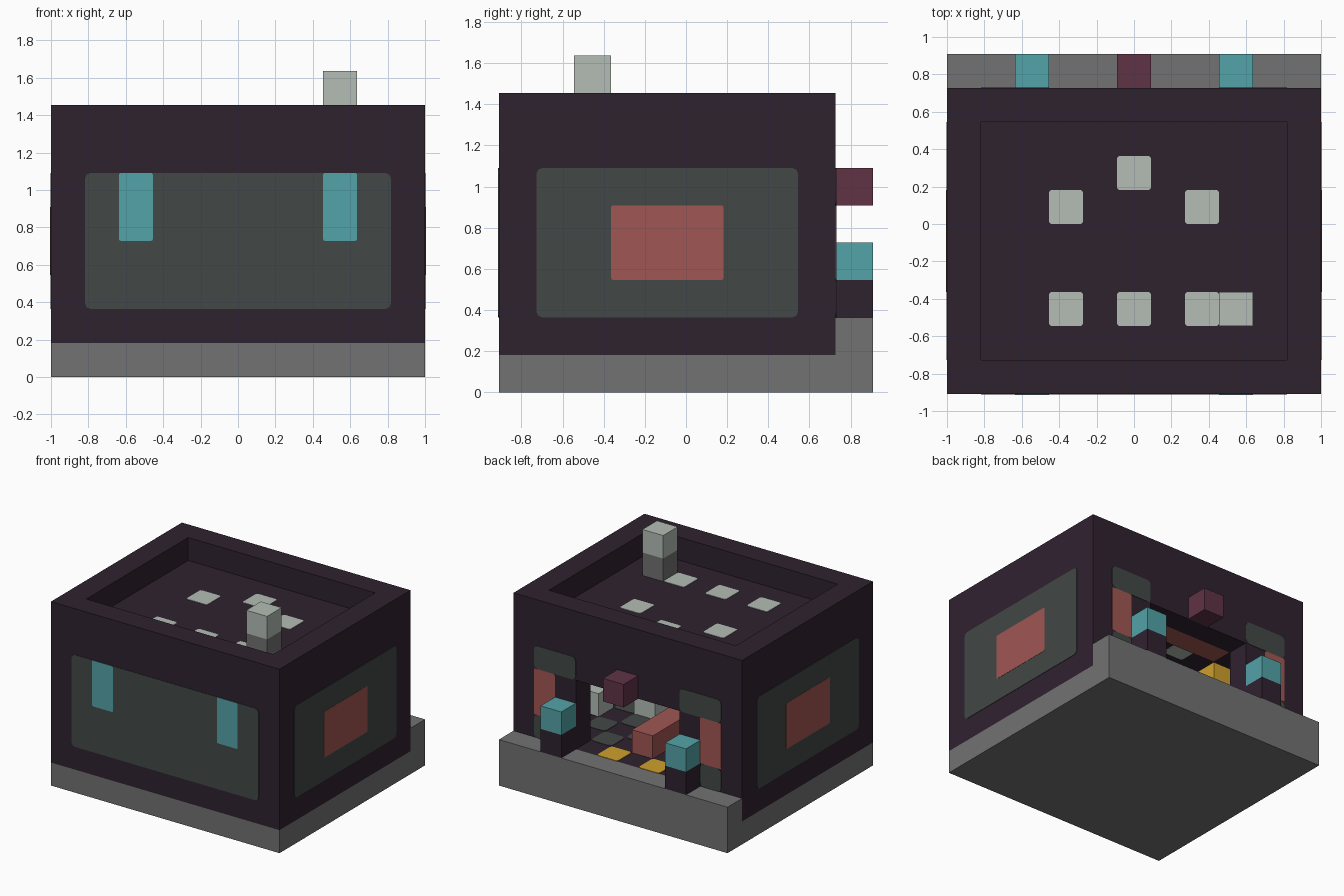
import bpy, bmesh
from mathutils import Vector

cube = bpy.data.objects.get("Cube")
if cube:
    bpy.data.objects.remove(cube, do_unlink=True)

U = 2 / 11                                # one building block
ORIGIN = Vector((-5.5, -5, 0))            # block grid corner


def material(name, rgb):
    lin = [(c / 255 / 12.92) if c < 11 else ((c / 255 + 0.055) / 1.055) ** 2.4 for c in rgb]
    m = bpy.data.materials.new(name)
    m.use_nodes = True
    m.diffuse_color = (*lin, 1)
    m.node_tree.nodes["Principled BSDF"].inputs["Base Color"].default_value = (*lin, 1)
    return m


DARK = material("dark plum", (47, 34, 47))
GREY = material("stone grey", (114, 114, 114))
SLATE = material("slate", (66, 72, 71))
TEAL = material("teal", (83, 163, 168))
RED = material("brick red", (160, 87, 83))
WINE = material("wine", (96, 51, 69))
PALE = material("pale grey", (179, 189, 181))
GOLD = material("gold", (206, 160, 44))


def block(name, mat, lo, hi, round_axis=None, radius=0.0):
    """Box between two corners in block units, optionally rounded around one axis."""
    lo, hi = Vector(lo) + ORIGIN, Vector(hi) + ORIGIN
    size, mid = (hi - lo) * U, (lo + hi) * U / 2
    bm = bmesh.new()
    bmesh.ops.create_cube(bm, size=1)
    bmesh.ops.scale(bm, vec=size, verts=bm.verts)
    if round_axis is not None:
        edges = []
        for e in bm.edges:
            d = e.verts[0].co - e.verts[1].co
            if abs(d[round_axis]) > 1e-6 and max(abs(d[a]) for a in range(3) if a != round_axis) < 1e-6:
                edges.append(e)
        bmesh.ops.bevel(bm, geom=edges, offset=radius, segments=2, profile=0.5, affect='EDGES')
    me = bpy.data.meshes.new(name)
    bm.to_mesh(me)
    bm.free()
    me.materials.append(mat)
    ob = bpy.data.objects.new(name, me)
    ob.location = mid
    bpy.context.collection.objects.link(ob)
    return ob


def plate(name, mat, axis, level, lo, hi, thick=0.02, radius=0.03):
    """Thin rounded plate straddling a surface at the given level on one axis."""
    a, b = list(lo), list(hi)
    a.insert(axis, level - thick)
    b.insert(axis, level + thick)
    return block(name, mat, a, b, axis, radius)


# Hollow shell with a roof recess and a back doorway
shell = block("shell", DARK, (0, 0, 1), (11, 9, 8))
cutters = [
    block("recess_cutter", DARK, (1, 1, 7), (10, 8, 9)),
    block("room_cutter", DARK, (1, 1, 2), (10, 8, 6)),
    block("doorway_cutter", DARK, (3, 7.5, 2), (8, 9.5, 5)),
]
bpy.context.view_layer.objects.active = shell
for c in cutters:
    mod = shell.modifiers.new(c.name, 'BOOLEAN')
    mod.operation = 'DIFFERENCE'
    mod.solver = 'EXACT'
    mod.object = c
    bpy.ops.object.modifier_apply(modifier=mod.name)
for c in cutters:
    bpy.data.objects.remove(c, do_unlink=True)

# Base slab and raised back step
block("base", GREY, (0, 0, 0), (11, 10, 1))
block("back_step", GREY, (0, 9, 1), (11, 10, 2))

# Front wall panel and windows, outside and inside
for side, y in (("outer", 0), ("inner", 1)):
    plate(f"front_panel_{side}", SLATE, 1, y, (1, 2), (10, 6))
    for x in (2, 8):
        plate(f"front_window_{side}", TEAL, 1, y, (x, 4), (x + 1, 6), 0.03, 0.01)

# Side wall panels and windows
for x in (0, 1, 10, 11):
    plate("side_panel", SLATE, 0, x, (1, 2), (8, 6))
    plate("side_window", RED, 0, x, (3, 3), (6, 5), 0.03, 0.01)

# Back wall details and the posts, mirrored about the doorway
for s, name in ((-1, "right"), (1, "left")):
    def span(near, far):
        return sorted((5.5 + s * near, 5.5 + s * far))
    a, b = span(2.5, 4.5)
    plate(f"back_panel_top_{name}", SLATE, 1, 9, (a, 5), (b, 6))
    a, b = span(3.5, 4.5)
    plate(f"back_panel_bottom_{name}", SLATE, 1, 9, (a, 2), (b, 3))
    plate(f"back_window_{name}", RED, 1, 9, (a, 3), (b, 5), 0.02, 0.01)
    a, b = span(2.5, 3.5)
    block(f"post_{name}", DARK, (a, 9, 2), (b, 10, 3))
    block(f"post_lamp_{name}", TEAL, (a, 9, 3), (b, 10, 4))
block("door_sign", WINE, (5, 9, 5), (6, 10, 6))

# Lights showing on the roof and on the ceiling
for x, y in ((3, 2), (5, 2), (7, 2), (3, 5), (7, 5), (5, 6)):
    for z in (6, 7):
        plate("ceiling_light", PALE, 2, z, (x, y), (x + 1, y + 1), 0.02, 0.015)

# Chimney
block("chimney_base", GREY, (8, 2, 7), (9, 3, 8))
block("chimney_top", PALE, (8, 2, 8), (9, 3, 9))

# Chequered floor and doorway mats
for x in range(1, 10):
    for y in range(1, 8):
        if (x + y) % 2 == 0:
            plate("floor_tile", SLATE, 2, 2, (x, y), (x + 1, y + 1))
for x in (4, 6):
    plate("door_mat", GOLD, 2, 2, (x, 8), (x + 1, 9), 0.02, 0.02)

# Furniture
block("ceiling_beam", RED, (3, 7, 5), (8, 8, 6))
block("counter", RED, (5, 4, 2), (6, 8, 3))
block("left_seat", PALE, (7, 4, 2), (8, 5, 3))
block("corner_seat", PALE, (9, 5, 2), (10, 6, 3))
block("lamp_stand", SLATE, (2, 6, 2), (3, 7, 4))
block("lamp", GOLD, (2, 6, 4), (3, 7, 5))
